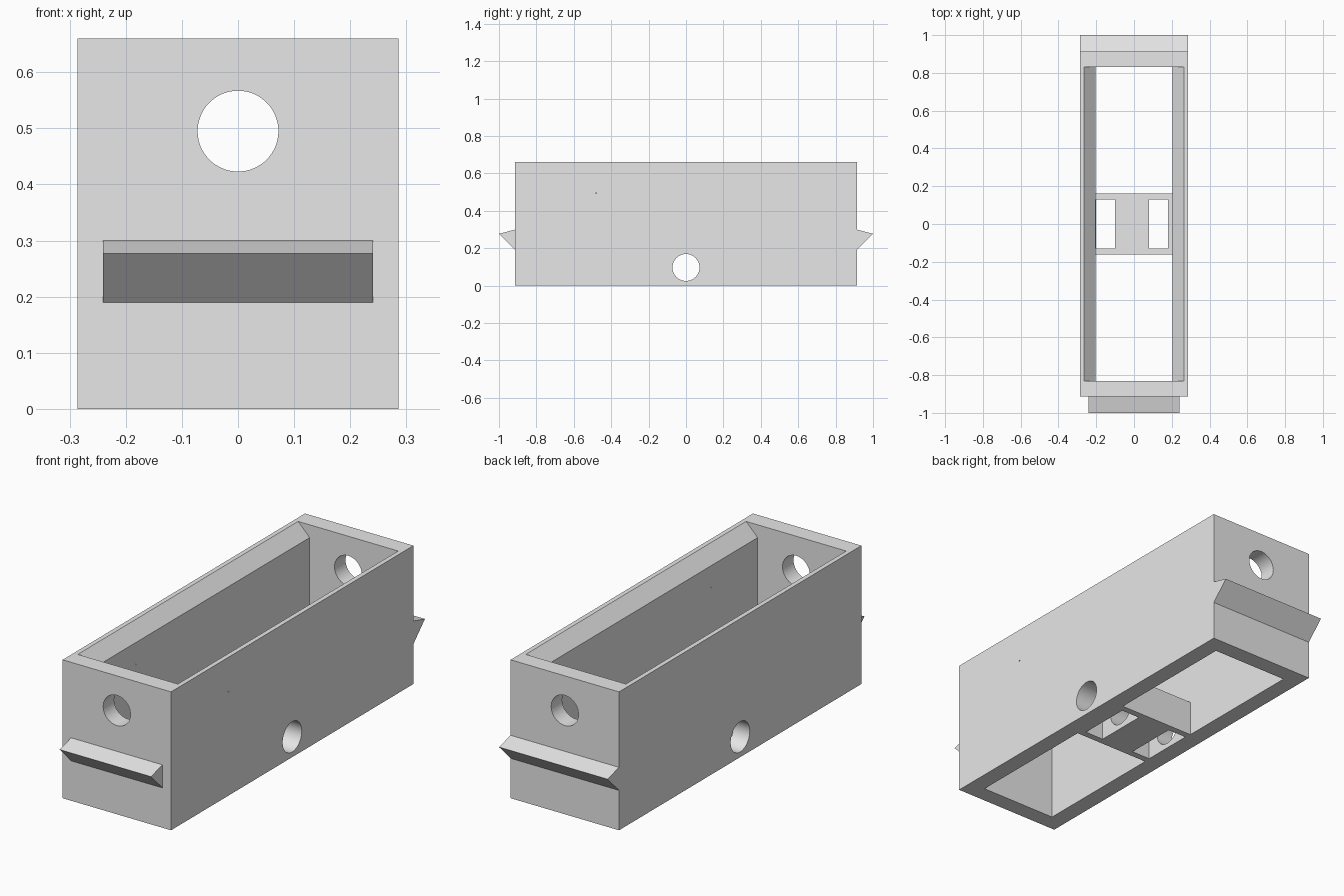
import bpy, bmesh, math
from mathutils import Matrix

cube = bpy.data.objects.get("Cube")
if cube:
    bpy.data.objects.remove(cube, do_unlink=True)

grey = bpy.data.materials.new("light grey")
grey.use_nodes = True
grey.diffuse_color = (0.8, 0.8, 0.8, 1)
grey.node_tree.nodes["Principled BSDF"].inputs["Base Color"].default_value = (0.8, 0.8, 0.8, 1)

HALF_X, HALF_Y, TOP = 0.286, 0.913, 0.66
IN_X, IN_Y, RIM_X = 0.203, 0.83, 0.264
HOLE_R, SIDE_HOLE_Z, END_HOLE_Z = 0.072, 0.097, 0.495


def finish(name, bm):
    bmesh.ops.recalc_face_normals(bm, faces=bm.faces)
    mesh = bpy.data.meshes.new(name)
    bm.to_mesh(mesh)
    bm.free()
    mesh.materials.append(grey)
    obj = bpy.data.objects.new(name, mesh)
    bpy.context.collection.objects.link(obj)
    return obj


def box(name, x0, x1, y0, y1, z0, z1):
    bm = bmesh.new()
    size = Matrix.Diagonal((x1 - x0, y1 - y0, z1 - z0, 1))
    place = Matrix.Translation(((x0 + x1) / 2, (y0 + y1) / 2, (z0 + z1) / 2))
    bmesh.ops.create_cube(bm, size=1, matrix=place @ size)
    return finish(name, bm)


def prism(name, start, end):
    """Join two matching outlines into a closed solid."""
    bm = bmesh.new()
    a = [bm.verts.new(p) for p in start]
    b = [bm.verts.new(p) for p in end]
    bm.faces.new(a)
    bm.faces.new(b)
    for i in range(len(a)):
        j = (i + 1) % len(a)
        bm.faces.new((a[i], a[j], b[j], b[i]))
    return finish(name, bm)


def rod(name, radius, length, axis, location, sides=64):
    bm = bmesh.new()
    turn = Matrix.Rotation(math.pi / 2, 4, "Y" if axis == "X" else "X")
    bmesh.ops.create_cone(bm, cap_ends=True, segments=sides, radius1=radius, radius2=radius,
                          depth=length, matrix=Matrix.Translation(location) @ turn)
    return finish(name, bm)


def cut(target, cutters):
    """Subtract the cutters and keep the result as plain mesh."""
    for cutter in cutters:
        mod = target.modifiers.new("cut", "BOOLEAN")
        mod.operation, mod.solver, mod.object = "DIFFERENCE", "EXACT", cutter
    bpy.context.view_layer.update()
    graph = bpy.context.evaluated_depsgraph_get()
    mesh = bpy.data.meshes.new_from_object(target.evaluated_get(graph))
    target.modifiers.clear()
    target.data = mesh


def smooth(obj):
    bpy.ops.object.select_all(action="DESELECT")
    obj.select_set(True)
    bpy.context.view_layer.objects.active = obj
    bpy.ops.object.shade_smooth_by_angle(angle=math.radians(30))


# Open tray walls, with a cavity that flares at the top of the long sides
body = box("body", -HALF_X, HALF_X, -HALF_Y, HALF_Y, 0, TOP)
flare_z = TOP - (RIM_X - IN_X)
outline = [(IN_X, -0.1), (IN_X, flare_z), (RIM_X, TOP), (RIM_X, TOP + 0.1)]
outline += [(-x, z) for x, z in reversed(outline)]
cavity = prism("cavity_cutter", [(x, -IN_Y, z) for x, z in outline],
               [(x, IN_Y, z) for x, z in outline])
end_hole = rod("end_hole_cutter", HOLE_R, 3, "Y", (0, 0, END_HOLE_Z))
side_hole = rod("side_hole_cutter", HOLE_R, 2, "X", (0, 0, SIDE_HOLE_Z))
pin_hole = rod("pin_hole_cutter", 0.003, 0.6, "X", (0.05, -0.48, 0.495), 12)
cut(body, [cavity, end_hole, side_hole, pin_hole])

# Slotted bridge between the long sides, pierced by the side hole
bridge = box("bridge", -IN_X, IN_X, -0.162, 0.162, 0, 0.172)
slots = [box("slot_cutter", x, x + 0.1, -0.13, 0.13, -0.1, 0.3) for x in (-0.2, 0.08)]
cut(bridge, slots + [side_hole])

for cutter in [cavity, end_hole, side_hole, pin_hole] + slots:
    bpy.data.objects.remove(cutter, do_unlink=True)

# Wedge-shaped catches on both ends
for name, side, half in (("front_catch", -1, 0.241), ("back_catch", 1, HALF_X)):
    profile = [(HALF_Y, 0.19), (1.0, 0.277), (HALF_Y, 0.30)]
    prism(name, [(-half, side * y, z) for y, z in profile],
          [(half, side * y, z) for y, z in profile])

smooth(body)
smooth(bridge)
